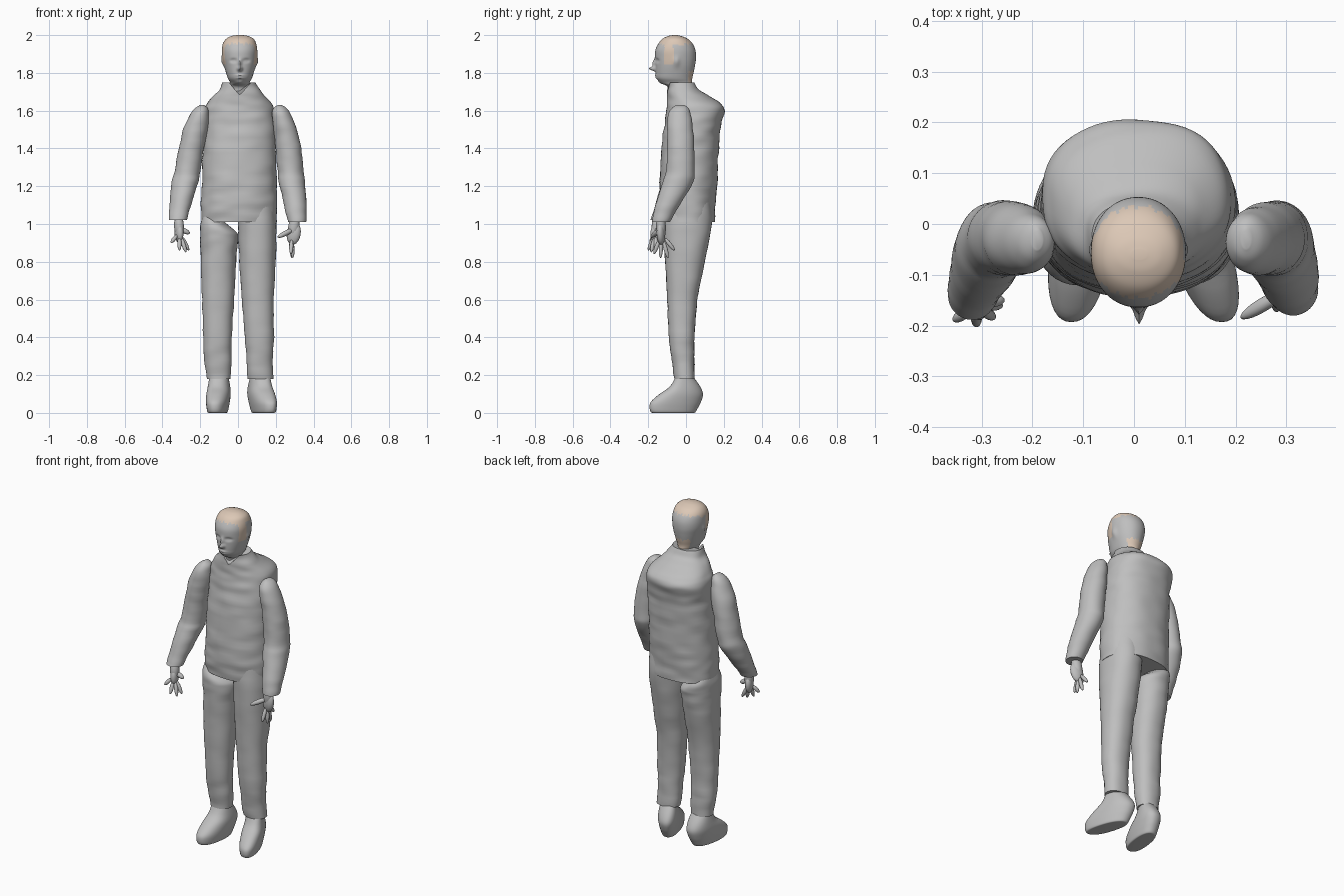
import bpy, bmesh, math
from mathutils import Vector, Matrix, noise

cube = bpy.data.objects.get("Cube")
if cube:
    bpy.data.objects.remove(cube, do_unlink=True)


def make_material(name, colour):
    mat = bpy.data.materials.new(name)
    mat.use_nodes = True
    mat.diffuse_color = colour
    mat.node_tree.nodes["Principled BSDF"].inputs["Base Color"].default_value = colour
    return mat


grey = make_material("plain grey", (0.52, 0.52, 0.52, 1))
beige = make_material("hair beige", (0.72, 0.58, 0.47, 1))


def finish(bm, name, materials=(grey,), sharp=50):
    """Turn a bmesh into a smooth shaded object with sharp creases."""
    bmesh.ops.recalc_face_normals(bm, faces=bm.faces)
    mesh = bpy.data.meshes.new(name)
    bm.to_mesh(mesh)
    bm.free()
    for mat in materials:
        mesh.materials.append(mat)
    mesh.shade_smooth()
    mesh.set_sharp_from_angle(angle=math.radians(sharp))
    obj = bpy.data.objects.new(name, mesh)
    bpy.context.collection.objects.link(obj)
    return obj


def refine(rings, steps):
    """Smoothly interpolate between neighbouring rings."""
    last = len(rings) - 1
    result = []
    for i in range(last):
        a, b, c, d = (rings[min(max(i + k, 0), last)] for k in (-1, 0, 1, 2))
        for s in range(steps):
            t = s / steps
            result.append([
                q + t * (r - p) / 2
                + t * t * (p - 2.5 * q + 2 * r - w / 2)
                + t ** 3 * (1.5 * (q - r) + (w - p) / 2)
                for p, q, r, w in zip(a, b, c, d)])
    return result + [rings[-1]]


def power(value, exponent):
    return math.copysign(abs(value) ** exponent, value)


def loft(rings, sides=40, steps=5, square=2.0, wrinkle=0.0):
    """Skin horizontal rings given in hundredths: height, x range, y range."""
    bm = bmesh.new()
    rows = []
    for z, x0, x1, y0, y1 in refine(rings, steps):
        row = []
        for i in range(sides):
            angle = math.tau * i / sides
            x = (x0 + x1) / 2 + (x1 - x0) / 2 * power(math.cos(angle), 2 / square)
            y = (y0 + y1) / 2 + (y1 - y0) / 2 * power(math.sin(angle), 2 / square)
            co = Vector((x, y, z)) / 100
            # Cloth folds run mostly sideways
            fold = noise.noise(Vector((co.x * 9, co.y * 9, co.z * 22)))
            out = Vector((math.cos(angle), math.sin(angle), 0))
            row.append(bm.verts.new(co + out * fold * wrinkle))
        rows.append(row)
    for low, high in zip(rows, rows[1:]):
        for i in range(sides):
            j = (i + 1) % sides
            bm.faces.new((low[i], low[j], high[j], high[i]))
    bm.faces.new(rows[0][::-1])
    bm.faces.new(rows[-1])
    return bm


# Jacket with an open collar
jacket = loft([
    (101, -19.5, 20.5, -13, 15), (110, -19.5, 20.5, -14, 15.5),
    (122, -19, 20.5, -14, 16.5), (140, -18.5, 20, -13, 17.5),
    (152, -18, 20, -11.5, 18.5), (160, -18, 19, -10.5, 20.5),
    (164, -16.5, 18, -10, 18), (168, -13, 14, -10, 12),
    (171, -10, 11.5, -10, 7), (175, -8, 9.5, -10, 4.5),
], sides=64, steps=7, square=2.25, wrinkle=0.006)
for v in jacket.verts:
    if v.co.y < -0.05 and v.co.z > 1.68:
        v.co.z = min(v.co.z, 1.68 + abs(v.co.x - 0.01) * 1.2)
finish(jacket, "jacket")

# Trouser legs
finish(loft([
    (18, 5, 18.5, -6, 4.5), (28, 4.5, 18.5, -7.5, 4.5),
    (40, 3.5, 19, -9, 4.5), (60, 2, 19, -10, 6),
    (80, 0.7, 20, -11, 10), (100, 0, 20.3, -12, 13.5),
    (115, 1, 19, -11, 13),
], square=2.2, wrinkle=0.005), "left_trouser_leg")
finish(loft([
    (18, -16.5, -4, -6, 4.5), (28, -18, -3.5, -7.5, 4.5),
    (40, -18.5, -3.5, -9, 4.5), (60, -19, -2, -10, 6),
    (80, -19.7, -1, -11, 10), (92, -20, 0, -12, 12),
    (96, -20, -1, -12, 12.5), (100, -20, -6, -11, 12),
    (104, -19, -10, -8, 9),
], square=2.2, wrinkle=0.005), "right_trouser_leg")

# Shoes, turned outwards at the toe
for name, centre, splay in (("left_shoe", 0.115, 0.3), ("right_shoe", -0.1, -0.12)):
    shoe = loft([
        (0, -4, 4, -17, 4), (0.4, -5, 5, -18.6, 5),
        (3, -5.6, 5.6, -19.3, 6.5), (6, -6, 6, -18.5, 8),
        (10, -6.2, 6.2, -14, 9), (14, -5.8, 5.8, -8.5, 7.5),
        (19, -5, 5, -5.5, 4),
    ], steps=4, square=2.3)
    for v in shoe.verts:
        v.co.x += centre - v.co.y * splay
    finish(shoe, name)

# Sleeves
finish(loft([
    (101, 26.5, 36, -18, -8.5), (105, 25.5, 36.3, -17.3, -6.5),
    (112, 24, 36.2, -15.5, -2), (122, 21.5, 35.5, -12.5, 3.5),
    (128, 21, 34.8, -10.5, 4.5), (140, 20, 33.5, -10, 4.5),
    (150, 19, 31, -10, 3.8), (158, 18, 28, -9.5, 2.5),
    (161.5, 19, 25.5, -7.5, 1), (163, 21, 23, -5, -1),
], wrinkle=0.004), "left_sleeve")
finish(loft([
    (102, -36.5, -27, -19, -9.5), (106, -36.5, -26, -17.5, -7),
    (113, -36, -24, -15.5, -2), (122, -35, -21, -12.5, 3.5),
    (128, -33.5, -20, -10.5, 4.5), (140, -31.3, -18, -10, 4.5),
    (150, -29, -16, -10, 3.8), (157, -26, -15.5, -9.5, 2.5),
    (161, -23, -16, -7.5, 1), (163, -20, -18, -5, -1),
], wrinkle=0.004), "right_sleeve")


def pod(bm, start, end, width, thick):
    """Add a stretched ball between two points."""
    a, b = Vector(start), Vector(end)
    turn = (b - a).to_track_quat("Z", "Y").to_matrix().to_4x4()
    size = Matrix.Diagonal((thick, width, (b - a).length / 2, 1))
    bmesh.ops.create_uvsphere(bm, u_segments=14, v_segments=10, radius=1,
                              matrix=Matrix.Translation((a + b) / 2) @ turn @ size)


def hand(name, wrist, palm, tips, thumb):
    bm = bmesh.new()
    wrist, palm = Vector(wrist), Vector(palm)
    pod(bm, wrist + Vector((0, 0, 0.04)), palm, 0.03, 0.026)
    pod(bm, wrist, palm - Vector((0, 0, 0.03)), 0.038, 0.022)
    for tip in tips:
        knuckle = palm.lerp(Vector(tip), 0.25) + Vector((0, 0, 0.02))
        pod(bm, knuckle, tip, 0.011, 0.011)
    pod(bm, wrist.lerp(palm, 0.4), thumb, 0.014, 0.014)
    finish(bm, name)


# Hands with spread fingers
hand("left_hand", (0.305, -0.135, 1.01), (0.285, -0.13, 0.92),
     [(0.28, -0.06, 0.86), (0.285, -0.095, 0.82),
      (0.29, -0.135, 0.82), (0.28, -0.17, 0.84)], (0.21, -0.185, 0.93))
hand("right_hand", (-0.315, -0.145, 1.01), (-0.31, -0.16, 0.93),
     [(-0.26, -0.16, 0.86), (-0.275, -0.185, 0.85),
      (-0.31, -0.2, 0.86), (-0.355, -0.19, 0.9)], (-0.255, -0.15, 0.95))

# Neck and head
head = loft([
    (164, -5, 7, -9, 4), (172, -4.5, 6.5, -9.3, 3.5),
    (174.5, -4, 6, -13, 3.3), (177, -5.3, 7.3, -15.5, 3.3),
    (180, -6.3, 8.3, -16, 4), (184, -7.4, 9.4, -16.2, 4.8),
    (188, -8.3, 10, -16.4, 5.3), (192, -8.5, 10.2, -16.2, 5),
    (195.5, -8, 9.6, -14.6, 3.5), (198, -6.3, 8.3, -12.5, 1),
    (199.5, -3.5, 5.5, -9.5, -2.5), (200, -0.5, 2.5, -7, -5),
], sides=88, steps=7, square=2.1)

# Face relief: offset from the middle, height, spread across and up, push
features = [
    (0, 1.822, 0.011, 0.011, -0.034),
    (0, 1.85, 0.008, 0.02, -0.016),
    (0, 1.787, 0.02, 0.005, -0.007),
    (0, 1.774, 0.018, 0.005, -0.006),
    (0, 1.75, 0.02, 0.008, -0.006),
    (0.034, 1.865, 0.016, 0.009, 0.012),
    (-0.034, 1.865, 0.016, 0.009, 0.012),
    (0.033, 1.864, 0.009, 0.005, -0.006),
    (-0.033, 1.864, 0.009, 0.005, -0.006),
]
for v in head.verts:
    x, y, z = v.co
    if y < -0.08:
        for fx, fz, sx, sz, push in features:
            v.co.y += push * math.exp(-((x - 0.01 - fx) / sx) ** 2 - ((z - fz) / sz) ** 2)
    # Ears
    ear = math.exp(-((y + 0.05) / 0.016) ** 2 - ((z - 1.86) / 0.026) ** 2)
    v.co.x += math.copysign(0.009, x - 0.01) * ear


def has_hair(c):
    """Crown with a ragged fringe, sideburns, and a patch at the nape."""
    side = abs(c.x - 0.01)
    ragged = 0.006 * math.sin(c.x * 330) + 0.004 * math.sin(c.x * 170)
    crown = c.z > 1.955 - 0.2 * max(side - 0.05, 0) + ragged
    sideburn = side > 0.055 and -0.115 < c.y < -0.068 and c.z > 1.845
    nape = c.y > 0.012 and 1.7 < c.z < 1.81 + ragged
    return crown or sideburn or nape


for face in head.faces:
    face.material_index = int(has_hair(face.calc_center_median()))
finish(head, "head", (grey, beige))
